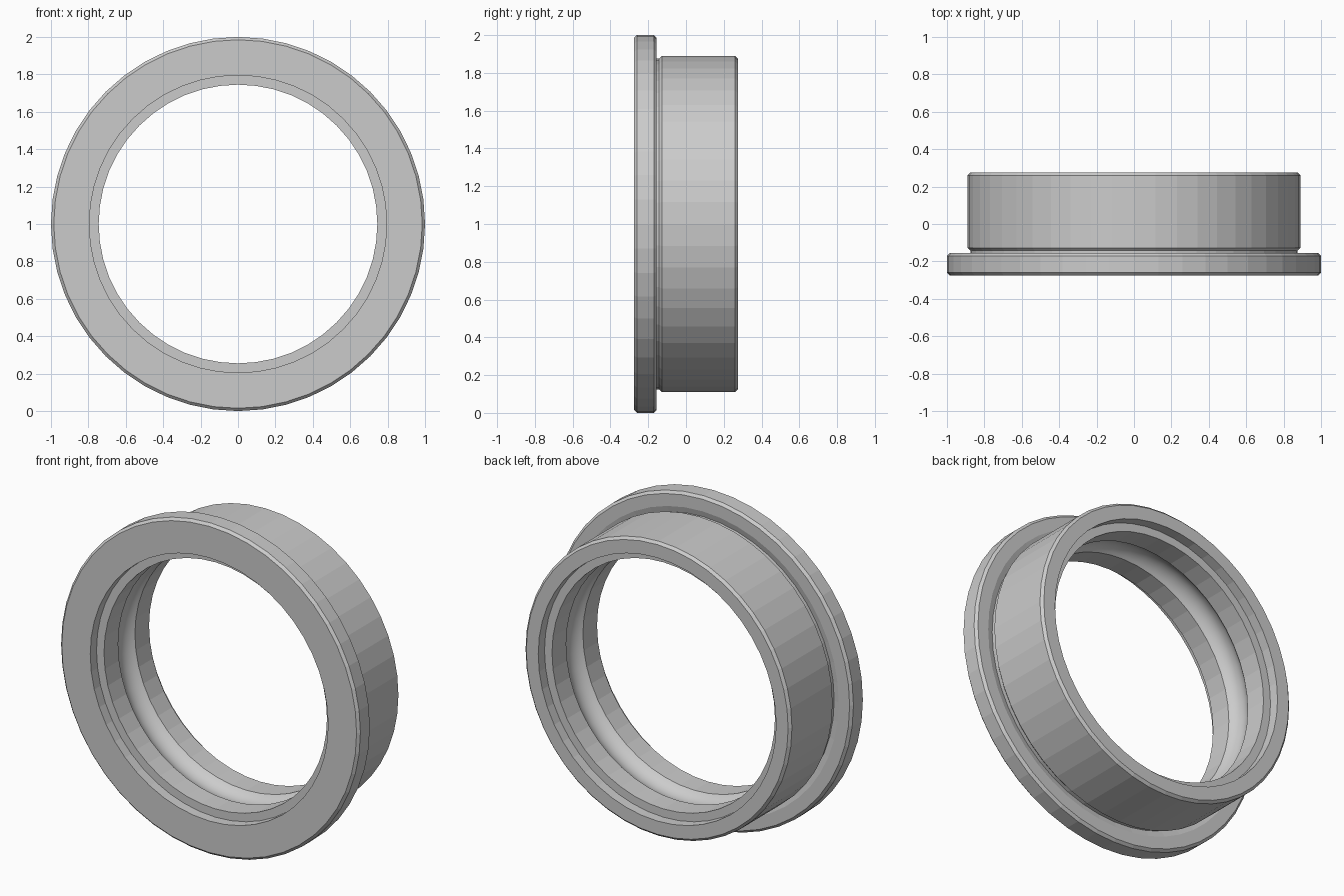
import bpy, bmesh, math

if "Cube" in bpy.data.objects:
    bpy.data.objects.remove(bpy.data.objects["Cube"])

SIDES = 48

steel = bpy.data.materials.new("light_steel")
steel.diffuse_color = (0.6, 0.6, 0.6, 1)
steel.use_nodes = True
steel.node_tree.nodes["Principled BSDF"].inputs["Base Color"].default_value = steel.diffuse_color

# Half-section as (radius, y): flange, relief groove, body
outer = [
    (0.795, -0.275), (0.985, -0.275), (1.0, -0.26), (1.0, -0.17), (0.985, -0.155),
    (0.912, -0.155), (0.875, -0.165), (0.875, -0.143), (0.89, -0.128),
    (0.89, 0.26), (0.875, 0.275), (0.795, 0.275),
]

# Raceway arc in the bore: chord half-width 0.08, depth 0.04
half, depth, steps = 0.08, 0.04, 10
rad = (half ** 2 + depth ** 2) / (2 * depth)
span = math.asin(half / rad)
arc = []
for i in range(steps + 1):
    a = span - 2 * span * i / steps
    arc.append((0.745 + depth - rad + rad * math.cos(a), rad * math.sin(a)))

# Bore: seal steps at both ends, shoulders and raceway between them
bore = [(0.795, 0.215), (0.745, 0.215)] + arc + [(0.745, -0.215), (0.795, -0.215)]
profile = outer + bore
n = len(profile)
groove_start = len(outer) + 2
groove_end = groove_start + steps

# Revolve the closed section round the y axis
bm = bmesh.new()
rings = []
for s in range(SIDES):
    t = 2 * math.pi * s / SIDES
    rings.append([bm.verts.new((r * math.cos(t), y, 1 + r * math.sin(t))) for r, y in profile])
for s in range(SIDES):
    a, b = rings[s], rings[(s + 1) % SIDES]
    for i in range(n):
        j = (i + 1) % n
        f = bm.faces.new((a[i], a[j], b[j], b[i]))
        f.smooth = groove_start <= i < groove_end   # only the raceway is smooth
bmesh.ops.recalc_face_normals(bm, faces=bm.faces)
for e in bm.edges:
    e.smooth = all(f.smooth for f in e.link_faces)

mesh = bpy.data.meshes.new("flanged_bearing_ring")
bm.to_mesh(mesh)
bm.free()
mesh.materials.append(steel)
ring = bpy.data.objects.new("flanged_bearing_ring", mesh)
bpy.context.collection.objects.link(ring)
